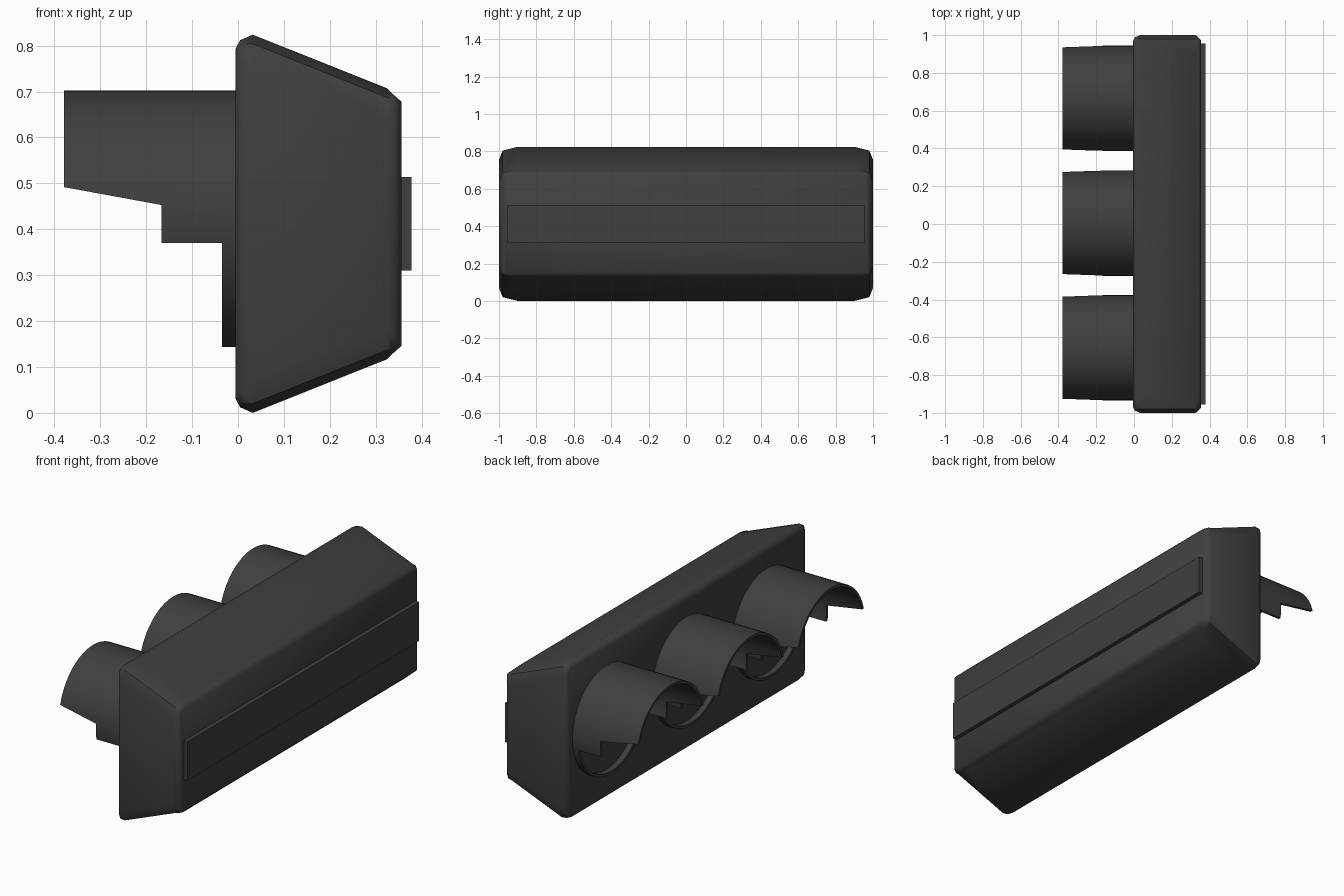
import bpy, bmesh, math
from mathutils import Matrix

cube = bpy.data.objects.get("Cube")
if cube:
    bpy.data.objects.remove(cube, do_unlink=True)

mat = bpy.data.materials.new("charcoal_plastic")
mat.use_nodes = True
colour = (0.05, 0.05, 0.05, 1)
mat.diffuse_color = colour
mat.node_tree.nodes["Principled BSDF"].inputs["Base Color"].default_value = colour

MID_Z = 0.412


def make_object(name, bm, smooth=None):
    bmesh.ops.recalc_face_normals(bm, faces=bm.faces)
    mesh = bpy.data.meshes.new(name)
    bm.to_mesh(mesh)
    bm.free()
    mesh.materials.append(mat)
    obj = bpy.data.objects.new(name, mesh)
    bpy.context.collection.objects.link(obj)
    bpy.ops.object.select_all(action='DESELECT')
    obj.select_set(True)
    bpy.context.view_layer.objects.active = obj
    if smooth:
        bpy.ops.object.shade_smooth_by_angle(angle=math.radians(smooth))
    return obj


def body_ring(bm, x, half_y, half_z, soft):
    """Rectangle across the body with softly clipped corners."""
    corner = [(half_y, half_z - 0.07 * soft),
              (half_y - 0.02 * soft, half_z - 0.02 * soft),
              (half_y - 0.1 * soft, half_z)]
    pts = corner + [(-y, z) for y, z in reversed(corner)]
    pts += [(-y, -z) for y, z in pts]
    return [bm.verts.new((x, y, MID_Z + z)) for y, z in pts]


# Tapered housing lofted from lens side to back
bm = bmesh.new()
sections = [(-0.005, 0.97, 0.382, 0.15), (0.005, 0.988, 0.4, 0.5),
            (0.032, 1.0, 0.412, 1.0), (0.325, 1.0, 0.295, 1.0),
            (0.337, 0.992, 0.283, 0.5), (0.356, 0.97, 0.266, 0.15)]
rings = [body_ring(bm, *s) for s in sections]
for a, b in zip(rings, rings[1:]):
    for i in range(len(a)):
        j = (i + 1) % len(a)
        bm.faces.new((a[i], a[j], b[j], b[i]))
bm.faces.new(rings[0])
bm.faces.new(rings[-1])
make_object("housing", bm, 50)

# Mounting strip along the back
bm = bmesh.new()
bmesh.ops.create_cube(bm, size=1, matrix=Matrix.Translation((0.364, 0, MID_Z))
                      @ Matrix.Diagonal((0.028, 1.91, 0.203, 1)))
make_object("back_strip", bm)


def tube(name, y, radius, thickness, x_front, x_back, sides=48):
    bm = bmesh.new()
    loops = []
    for x, r in ((x_front, radius), (x_back, radius),
                 (x_back, radius - thickness), (x_front, radius - thickness)):
        loops.append([bm.verts.new((x, y + r * math.cos(2 * math.pi * i / sides),
                                    0.423 + r * math.sin(2 * math.pi * i / sides)))
                      for i in range(sides)])
    for k in range(4):
        a, b = loops[k], loops[(k + 1) % 4]
        for i in range(sides):
            j = (i + 1) % sides
            bm.faces.new((a[i], a[j], b[j], b[i]))
    return make_object(name, bm)


# Stepped cutter that opens the underside of the visors
bm = bmesh.new()
outline = [(-0.5, 0.514), (-0.167, 0.453), (-0.167, 0.37),
           (-0.035, 0.37), (-0.035, 0.05), (-0.5, 0.05)]
side = bm.faces.new([bm.verts.new((x, -1.2, z)) for x, z in outline])
out = bmesh.ops.extrude_face_region(bm, geom=[side])
bmesh.ops.translate(bm, vec=(0, 2.4, 0),
                    verts=[g for g in out["geom"] if isinstance(g, bmesh.types.BMVert)])
cutter = make_object("visor_cutter", bm)
cutter.hide_render = True

# Three hooded visors
for k, place in zip((-1, 0, 1), ("front", "middle", "rear")):
    visor = tube(place + "_visor", 0.005 + 0.66 * k, 0.279, 0.014, -0.379, 0.003)
    cut = visor.modifiers.new("underside", 'BOOLEAN')
    cut.operation = 'DIFFERENCE'
    cut.solver = 'EXACT'
    cut.object = cutter
    bpy.ops.object.modifier_apply(modifier=cut.name)
    bpy.ops.object.shade_smooth_by_angle(angle=math.radians(30))

bpy.data.objects.remove(cutter, do_unlink=True)
